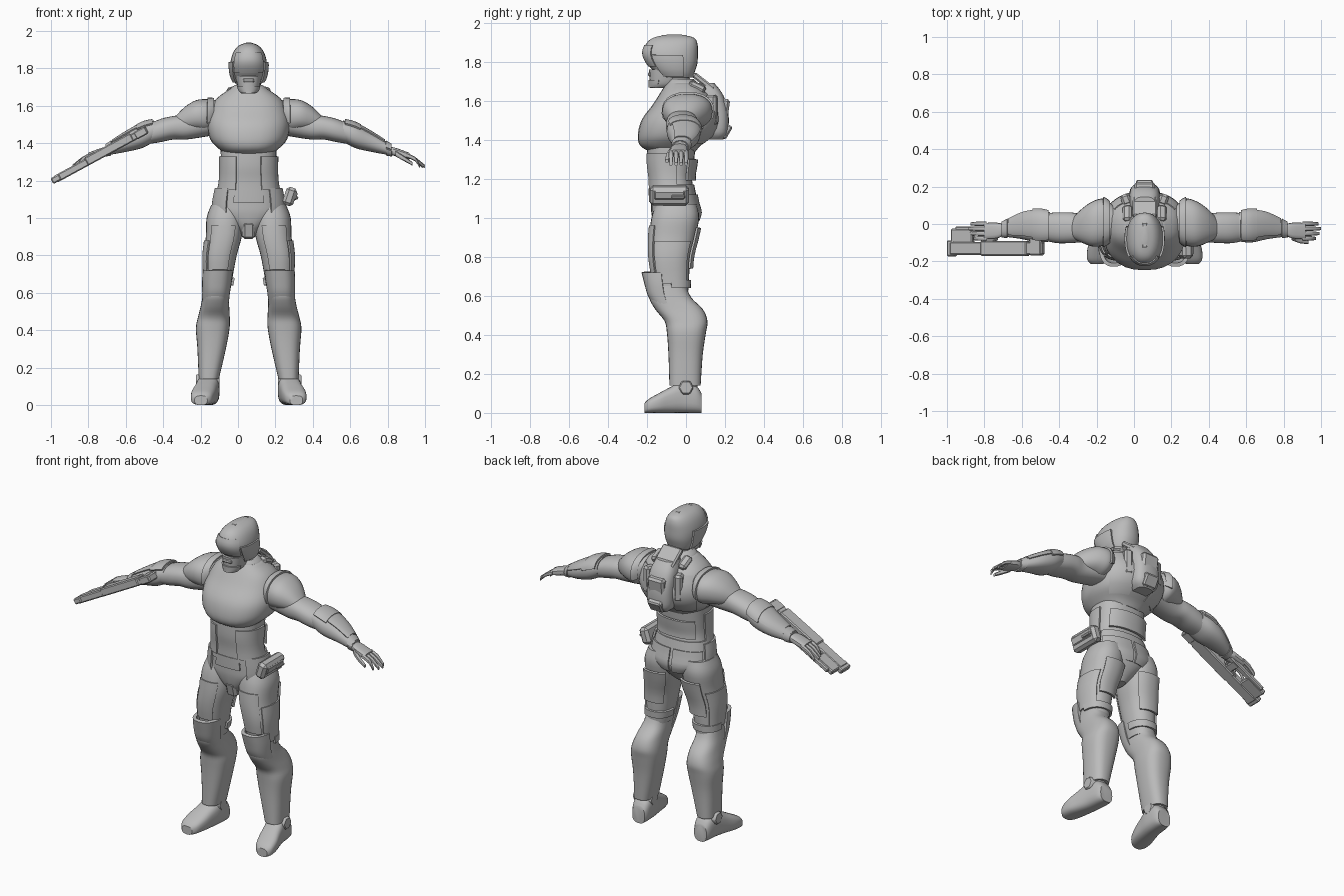
import bpy, bmesh, math
from mathutils import Matrix, Vector

cube = bpy.data.objects.get("Cube")
if cube:
    bpy.data.objects.remove(cube, do_unlink=True)

CX = 0.057  # body centre line
made = []

mat = bpy.data.materials.new("armour_grey")
mat.use_nodes = True
GREY = (0.5, 0.5, 0.5, 1)
mat.diffuse_color = GREY
mat.node_tree.nodes["Principled BSDF"].inputs["Base Color"].default_value = GREY


def finish(name, bm, mirror=False):
    bmesh.ops.recalc_face_normals(bm, faces=bm.faces)
    me = bpy.data.meshes.new(name)
    bm.to_mesh(me)
    bm.free()
    me.materials.append(mat)
    ob = bpy.data.objects.new(name, me)
    ob.location.x = CX
    bpy.context.collection.objects.link(ob)
    if mirror:
        ob.modifiers.new("mirror", "MIRROR")
    made.append(ob)
    return ob


def dense(st, steps):
    """Catmull-Rom smoothing of stations (t, centre u, centre v, radius u, radius v)."""
    out = []
    for i in range(len(st) - 1):
        a, b, c, d = (st[max(i - 1, 0)], st[i], st[i + 1], st[min(i + 2, len(st) - 1)])
        for k in range(steps):
            f = k / steps
            out.append([0.5 * (2 * q + (r - p) * f + (2 * p - 5 * q + 4 * r - s) * f * f
                        + (3 * q - p - 3 * r + s) * f ** 3) for p, q, r, s in zip(a, b, c, d)])
    return out + [list(st[-1])]


def point(axis, t, u, v):
    return {"z": (u, v, t), "x": (t, u, v), "y": (u, t, v)}[axis]


def loft(name, st, axis="z", n=28, power=2.3, steps=4, arc=None, thick=0.012, mirror=False):
    """Skin rings along an axis; with an arc, make a curved plate instead."""
    bm = bmesh.new()
    a0, a1 = arc or (0, 360)
    count = n if not arc else n // 2 + 1
    span = n if not arc else count - 1
    rows = []
    for t, cu, cv, ru, rv in dense(st, steps):
        row = []
        for k in range(count):
            a = math.radians(a0 + (a1 - a0) * k / span)
            c, s = math.cos(a), math.sin(a)
            u = cu + max(ru, .002) * math.copysign(abs(c) ** (2 / power), c)
            v = cv + max(rv, .002) * math.copysign(abs(s) ** (2 / power), s)
            row.append(bm.verts.new(point(axis, t, u, v)))
        rows.append(row)
    for r0, r1 in zip(rows, rows[1:]):
        for k in range(span):
            j = (k + 1) % count
            bm.faces.new((r0[k], r0[j], r1[j], r1[k]))
    if arc:
        bmesh.ops.recalc_face_normals(bm, faces=bm.faces)
        bmesh.ops.solidify(bm, geom=bm.faces[:], thickness=thick)
    else:
        bm.faces.new(rows[0])
        bm.faces.new(rows[-1])
    return finish(name, bm, mirror)


def plate(name, st, t0, t1, arc, grow=0.008, axis="z", power=2.3, mirror=True, rows=7):
    """Raised armour panel that follows part of a lofted body."""
    d = sorted(dense(st, 6))
    new = []
    for i in range(rows):
        t = t0 + (t1 - t0) * i / (rows - 1)
        lo = max([p for p in d if p[0] <= t] or d[:1])
        hi = min([p for p in d if p[0] > t] or d[-1:])
        f = (t - lo[0]) / (hi[0] - lo[0]) if hi[0] != lo[0] else 0
        p = [a + (b - a) * f for a, b in zip(lo, hi)]
        new.append((t, p[1], p[2], p[3] + grow, p[4] + grow))
    return loft(name, new, axis, power=power, steps=1, arc=arc, mirror=mirror)


def box(name, pos, size, rot=(0, 0, 0), bevel=0.008, mirror=False, base=Matrix()):
    bm = bmesh.new()
    m = Matrix.Translation(pos)
    for ang, ax in zip(rot, "XYZ"):
        m = m @ Matrix.Rotation(math.radians(ang), 4, ax)
    bmesh.ops.create_cube(bm, size=1, matrix=base @ m @ Matrix.Diagonal((*size, 1)))
    bmesh.ops.bevel(bm, geom=bm.edges[:], offset=bevel, segments=1, affect="EDGES")
    return finish(name, bm, mirror)


# Torso
chest = [(1.34, 0, -.07, .12, .12), (1.37, 0, -.08, .16, .155), (1.42, 0, -.055, .205, .192),
         (1.5, 0, -.03, .222, .198), (1.58, 0, -.01, .205, .16), (1.64, 0, -.01, .17, .122),
         (1.69, 0, -.02, .1, .08)]
waist = [(1.12, 0, -.07, .165, .118), (1.2, 0, -.08, .15, .11), (1.28, 0, -.08, .148, .12),
         (1.37, 0, -.075, .15, .125)]
pelvis = [(.895, 0, -.07, .03, .05), (.95, 0, -.06, .085, .1), (1.02, 0, -.052, .175, .125),
          (1.08, 0, -.06, .182, .12), (1.17, 0, -.07, .165, .112)]
loft("chest_shell", chest, power=2.4)
loft("abdomen", waist, power=2.5)
loft("pelvis", pelvis)
plate("abdomen_side_panel", waist, 1.15, 1.33, (-68, 12), .01)
plate("lower_back_panel", waist, 1.19, 1.3, (40, 140), .008, mirror=False)
plate("back_rib_panel", chest, 1.38, 1.62, (35, 75), .008)
plate("hip_plate", pelvis, 1.03, 1.16, (-55, 20), .014)
plate("belt_front", pelvis, 1.08, 1.15, (-112, -68), .01, mirror=False)
plate("seat_plate", pelvis, .98, 1.12, (25, 88), .008)
box("crotch_guard", (0, -.13, .94), (.07, .06, .1), (15, 0, 0), .015)
loft("collar", [(1.66, 0, -.02, .115, .09), (1.69, 0, -.02, .1, .08), (1.71, 0, -.025, .075, .065)])
loft("neck", [(1.66, 0, -.03, .065, .06), (1.76, 0, -.05, .06, .06)], steps=1)

# Back unit
loft("back_unit", [(1.4, 0, .14, .05, .05), (1.44, 0, .14, .08, .075), (1.54, 0, .135, .082, .082),
                   (1.63, 0, .11, .078, .08), (1.69, 0, .085, .06, .06)], power=3)
box("back_unit_flap", (0, .09, 1.695), (.13, .13, .03), (-38, 0, 0))
box("back_unit_cap", (0, .195, 1.56), (.11, .05, .1), (-8, 0, 0), .012)
box("back_unit_fin", (0, .2, 1.445), (.09, .05, .075), (-30, 0, 0))
box("back_unit_side", (.1, .13, 1.55), (.05, .06, .16), (0, 0, -20), .012, True)
box("collar_block", (.09, .055, 1.665), (.05, .09, .05), (-25, 15, 0), .012, True)

# Helmet
helmet = [(1.72, 0, -.05, .072, .085), (1.745, 0, -.058, .086, .102), (1.79, 0, -.07, .096, .128),
          (1.84, 0, -.079, .096, .14), (1.89, 0, -.073, .08, .132), (1.922, 0, -.064, .052, .105),
          (1.938, 0, -.06, .012, .04)]
face = [(1.665, 0, -.13, .035, .055), (1.69, 0, -.11, .055, .075), (1.76, 0, -.1, .07, .09)]
loft("helmet", helmet)
loft("lower_face", face)
plate("visor", helmet, 1.775, 1.885, (-138, -42), .006, mirror=False)
plate("cheek_guard", helmet, 1.725, 1.835, (-38, 22), .01)
plate("jaw_guard", face, 1.668, 1.705, (-160, -20), .007, mirror=False)
box("mouth_plate", (0, -.182, 1.735), (.06, .025, .022), (-12, 0, 0), .006)
box("crown_ridge", (0, -.06, 1.925), (.035, .14, .022), (0, 0, 0), .008)

# Arms
pad = [(.17, .01, 1.56, .09, .07), (.22, .01, 1.545, .125, .09), (.28, 0, 1.545, .12, .085),
       (.34, -.01, 1.53, .088, .065), (.395, -.025, 1.505, .045, .035)]
upper = [(.2, -.005, 1.52, .09, .08), (.33, -.02, 1.488, .078, .068), (.4, -.02, 1.483, .082, .063),
         (.47, -.02, 1.468, .082, .062), (.55, -.015, 1.445, .07, .052)]
fore = [(.505, -.015, 1.465, .078, .056), (.57, -.012, 1.44, .087, .066), (.66, -.01, 1.405, .07, .052),
        (.765, -.03, 1.362, .036, .028)]
loft("shoulder_pad", pad, "x", mirror=True)
loft("upper_arm", upper, "x", mirror=True)
loft("forearm", fore, "x", mirror=True)
plate("shoulder_rim", pad, .185, .22, (-20, 200), .01, "x")
plate("elbow_guard", fore, .515, .6, (10, 140), .01, "x")
plate("forearm_top_plate", fore, .6, .73, (20, 130), .007, "x")
plate("wrist_band", fore, .735, .765, (-175, 175), .006, "x")
loft("palm", [(.75, -.03, 1.36, .028, .022), (.79, -.035, 1.352, .042, .022),
              (.86, -.038, 1.33, .044, .018)], "x", n=16, power=3, mirror=True)
for i, reach in enumerate((.915, .935, .943, .93)):
    y = -.077 + .026 * i
    loft(f"finger_{i + 1}", [(.845, y, 1.335, .012, .013), (.89, y, 1.315, .012, .012),
                             (reach, y, 1.275, .008, .009)], "x", n=10, steps=2, mirror=True)
loft("thumb", [(.785, -.07, 1.345, .016, .016), (.83, -.09, 1.318, .013, .014),
               (.875, -.098, 1.29, .009, .01)], "x", n=10, steps=2, mirror=True)

# Legs
thigh = [(1.07, .115, -.05, .085, .105), (1, .125, -.055, .1, .122), (.9, .133, -.07, .096, .118),
         (.8, .152, -.082, .088, .105), (.7, .16, -.078, .077, .094), (.6, .168, -.07, .068, .08)]
shin = [(.65, .17, -.085, .066, .085), (.59, .175, -.08, .07, .108), (.53, .18, -.035, .076, .122),
        (.47, .186, 0, .085, .11), (.41, .192, .002, .09, .1), (.3, .198, -.002, .076, .088),
        (.14, .213, -.005, .054, .08)]
loft("thigh", thigh, mirror=True)
loft("shin", shin, power=2.6, mirror=True)
plate("thigh_front_plate", thigh, .72, .96, (-120, -50), .007)
plate("thigh_outer_plate", thigh, .66, .88, (-42, 50), .008)
plate("thigh_back_plate", thigh, .74, .95, (60, 130), .007)
plate("thigh_cuff", thigh, .64, .68, (0, 180), .012)
loft("knee_guard", [(.54, .178, -.06, .072, .1), (.6, .174, -.08, .075, .115),
                    (.66, .17, -.088, .08, .125), (.72, .165, -.09, .082, .138)],
     arc=(-170, -10), thick=.02, power=2.6, mirror=True)
loft("ankle", [(.09, .214, 0, .045, .06), (.17, .213, 0, .045, .06)], steps=1, mirror=True)

# Feet
loft("boot", [(.08, .21, .05, .042, .05), (.05, .211, .07, .054, .07), (-.02, .217, .08, .06, .08),
              (-.08, .229, .066, .062, .066), (-.14, .243, .05, .064, .05), (-.19, .252, .036, .055, .036),
              (-.213, .255, .025, .034, .025)], "y", power=2.8, mirror=True)
bm = bmesh.new()
bmesh.ops.create_cone(bm, cap_ends=True, segments=6, radius1=.04, radius2=.04, depth=.125,
                      matrix=Matrix.Translation((.219, 0, .13)) @ Matrix.Rotation(math.pi / 2, 4, "Y"))
bmesh.ops.bevel(bm, geom=bm.edges[:], offset=.006, segments=1, affect="EDGES")
finish("ankle_joint", bm, True)

# Hip pouch on the left side only
box("pouch", (.22, -.085, 1.115), (.06, .2, .1), (0, 18, 0), .016)
box("pouch_lid", (.238, -.085, 1.12), (.04, .16, .05), (0, 18, 0), .008)
box("pouch_latch", (.25, -.04, 1.11), (.03, .07, .016), (0, 18, 0), .004)

# Rifle lying across the right hand
gun = Matrix.Translation((-.797, -.085, 1.335)) @ Matrix.Rotation(math.radians(-28.5), 4, "Y")
for name, pos, size in (
        ("rifle_body", (.01, -.045, 0), (.56, .07, .04)),
        ("rifle_muzzle", (-.265, -.045, 0), (.05, .085, .034)),
        ("rifle_receiver", (.06, -.045, .004), (.28, .08, .048)),
        ("rifle_stock", (.25, 0, 0), (.07, .165, .044)),
        ("rifle_under_bar", (.01, .055, 0), (.5, .035, .028)),
        ("rifle_front_block", (-.2, .01, 0), (.13, .1, .032)),
        ("rifle_grip", (-.03, .02, 0), (.05, .09, .03))):
    box(name, pos, size, bevel=.006, base=gun)

# Smooth shading with crisp panel edges
bpy.ops.object.select_all(action="DESELECT")
for ob in made:
    ob.select_set(True)
bpy.context.view_layer.objects.active = made[0]
bpy.ops.object.shade_smooth_by_angle(angle=math.radians(35))
